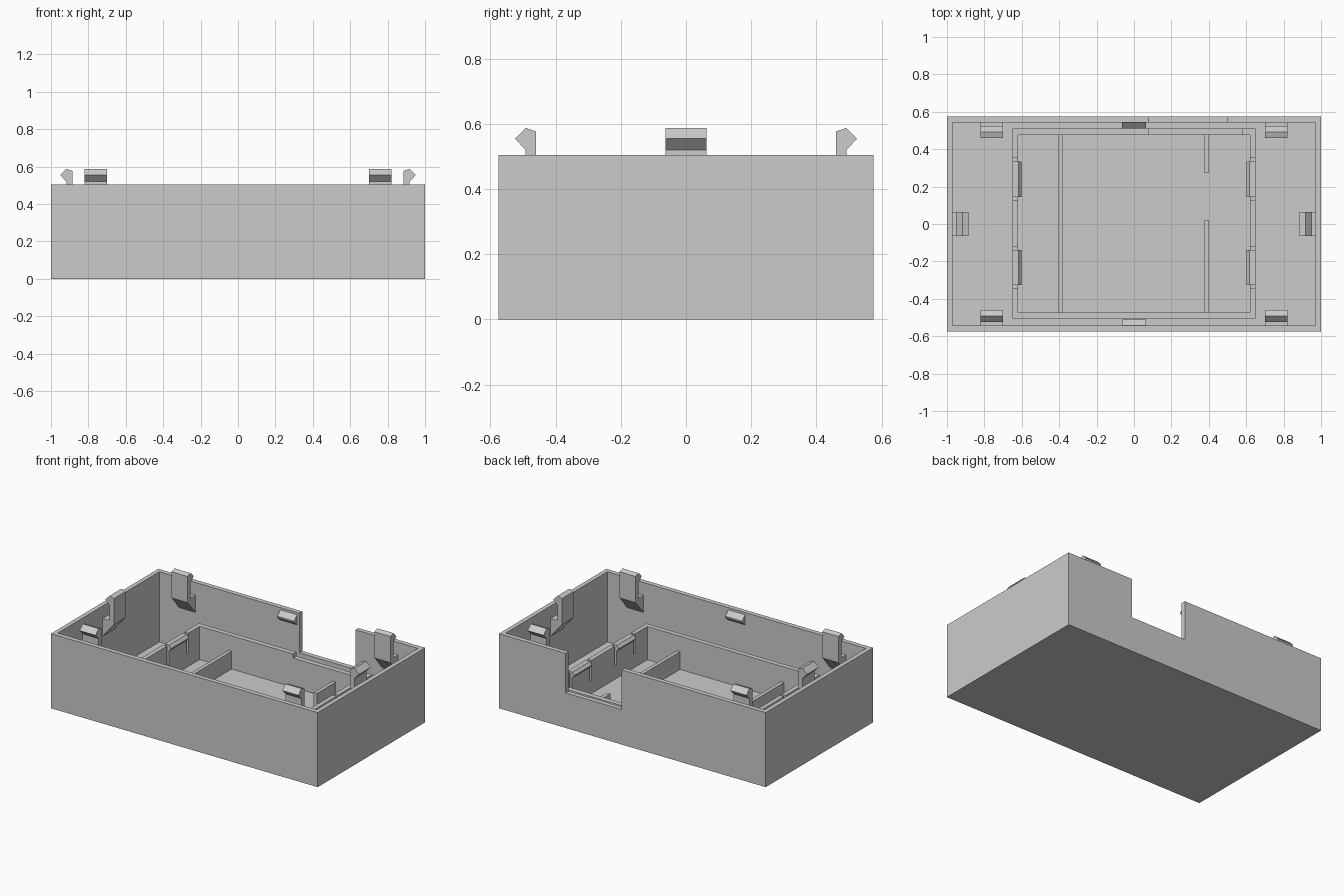
import bpy
import bmesh
from mathutils import Matrix

if "Cube" in bpy.data.objects:
    bpy.data.objects.remove(bpy.data.objects["Cube"], do_unlink=True)

grey = bpy.data.materials.new("plain_grey")
grey.use_nodes = True
grey.diffuse_color = (0.6, 0.6, 0.6, 1)
grey.node_tree.nodes["Principled BSDF"].inputs["Base Color"].default_value = (0.6, 0.6, 0.6, 1)


def finish(name, bm):
    bmesh.ops.recalc_face_normals(bm, faces=bm.faces[:])
    mesh = bpy.data.meshes.new(name)
    bm.to_mesh(mesh)
    bm.free()
    mesh.materials.append(grey)
    ob = bpy.data.objects.new(name, mesh)
    bpy.context.collection.objects.link(ob)
    return ob


def box(name, xs, ys, zs):
    bm = bmesh.new()
    size = [r[1] - r[0] for r in (xs, ys, zs)]
    mid = [(r[1] + r[0]) / 2 for r in (xs, ys, zs)]
    bmesh.ops.create_cube(bm, size=1, matrix=Matrix.Translation(mid) @ Matrix.Diagonal((*size, 1)))
    return finish(name, bm)


def cut(ob, *ranges):
    """Subtract a box from an object and keep the result."""
    cutter = box("cutter", *ranges)
    cutter.hide_render = True
    mod = ob.modifiers.new("cut", "BOOLEAN")
    mod.operation, mod.solver, mod.object = "DIFFERENCE", "EXACT", cutter
    graph = bpy.context.evaluated_depsgraph_get()
    mesh = bpy.data.meshes.new_from_object(ob.evaluated_get(graph))
    ob.modifiers.clear()
    ob.data = mesh
    bpy.data.objects.remove(cutter, do_unlink=True)


def extrude(name, profile, span, place):
    """Extrude an (outward, height) profile across a span; place maps to x, y, z."""
    bm = bmesh.new()
    ends = [[bm.verts.new(place(o, s, z)) for o, z in profile] for s in span]
    for end in ends:
        bm.faces.new(end)
    n = len(profile)
    for i in range(n):
        j = (i + 1) % n
        bm.faces.new((ends[0][i], ends[0][j], ends[1][j], ends[1][i]))
    return finish(name, bm)


def along_y(sign):
    return lambda o, s, z: (s, sign * o, z)


def along_x(sign):
    return lambda o, s, z: (sign * o, s, z)


# Outer case with the back wall opening
case = box("case", (-1, 1), (-0.575, 0.575), (0, 0.505))
cut(case, (-0.97, 0.97), (-0.543, 0.543), (0.03, 0.7))
cut(case, (0.08, 0.5), (0.5, 0.7), (0.237, 0.7))

# Inner holder: open frame on the case floor, lowered back edge, slits beside the tabs
holder = box("inner_holder", (-0.65, 0.65), (-0.505, 0.51), (0.02, 0.255))
cut(holder, (-0.62, 0.62), (-0.472, 0.475), (0, 0.4))
cut(holder, (0.08, 0.58), (0.45, 0.6), (0.227, 0.4))
tabs = ((0.145, 0.335), (-0.325, -0.14))
for side in (-1, 1):
    xs = sorted((side * 0.6, side * 0.7))
    for low, high in tabs:
        cut(holder, xs, (low - 0.017, low), (0.12, 0.4))
        cut(holder, xs, (high, high + 0.02), (0.12, 0.4))

# Retaining ridges on the holder tabs
ridge = ((0.625, 0.255), (0.618, 0.255), (0.602, 0.235), (0.618, 0.215), (0.625, 0.215))
for side, word in ((-1, "right"), (1, "left")):
    for span, place in zip(tabs, ("back", "front")):
        extrude(f"tab_ridge_{word}_{place}", ridge, span, along_x(side))

# Low dividers inside the holder
box("long_divider", (-0.405, -0.38), (-0.48, 0.48), (0.02, 0.15))
box("back_divider", (0.375, 0.4), (0.275, 0.48), (0.02, 0.15))
box("front_divider", (0.375, 0.4), (-0.48, 0.02), (0.02, 0.15))

# Snap clips: sloped foot on the wall, upright arm and outward barb
clip = ((0, 0.3), (-0.085, 0.4), (-0.085, 0.577), (-0.053, 0.588),
        (-0.02, 0.555), (-0.053, 0.52), (-0.053, 0.42), (0, 0.42))
long_clip = [(0.545 + o, z) for o, z in clip]
end_clip = [(0.971 + o, z) for o, z in clip]
for side, place in ((-1, "front"), (1, "back")):
    for span, word in (((-0.82, -0.7), "right"), ((0.7, 0.82), "left")):
        extrude(f"clip_{place}_{word}", long_clip, span, along_y(side))
for side, word in ((-1, "right"), (1, "left")):
    extrude(f"end_clip_{word}", end_clip, (-0.063, 0.063), along_x(side))

# Small catches on the long walls
catch = ((0.545, 0.492), (0.51, 0.46), (0.51, 0.45), (0.545, 0.42))
for side, place in ((-1, "front"), (1, "back")):
    extrude(f"catch_{place}", catch, (-0.063, 0.063), along_y(side))
